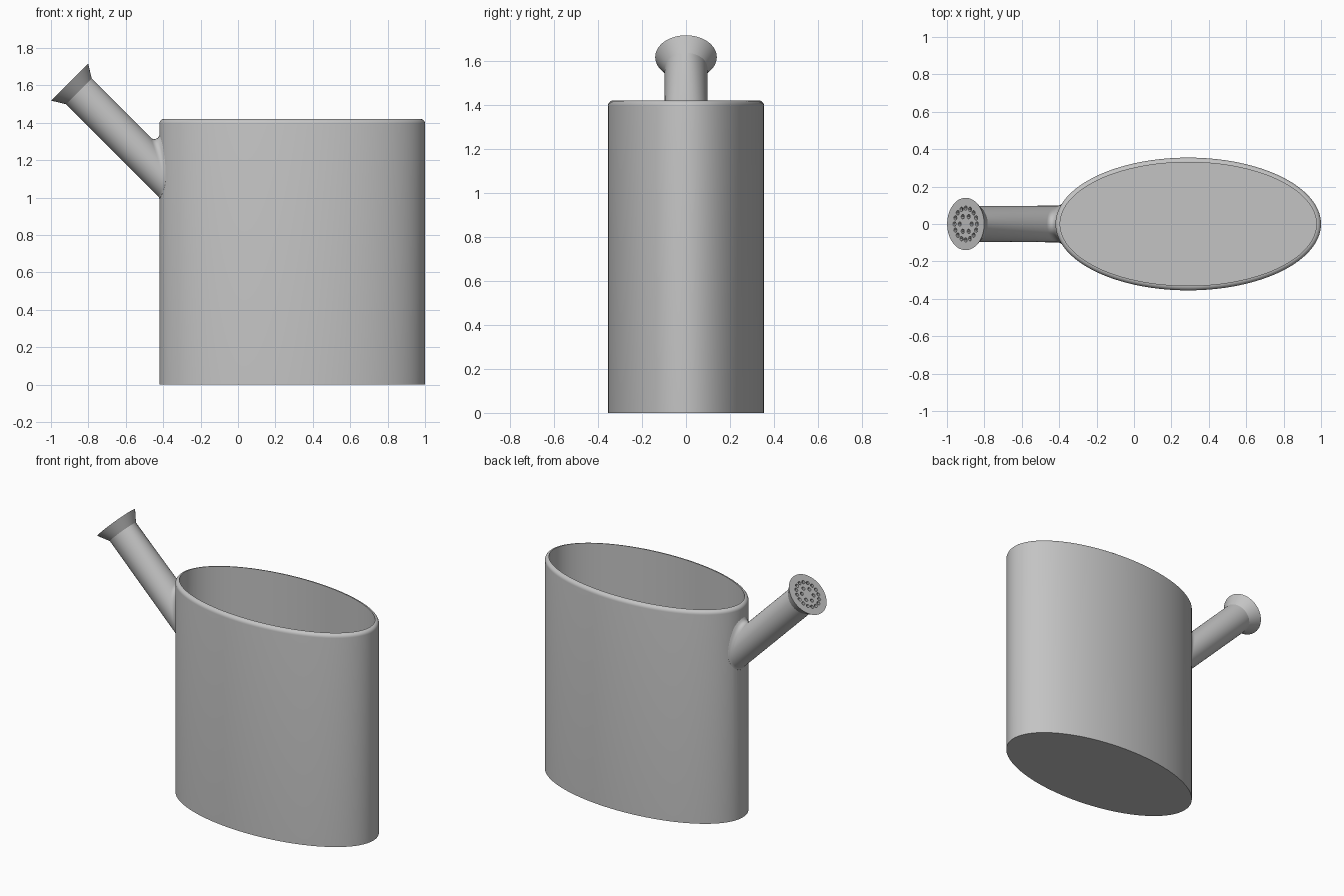
import bpy, bmesh
from math import sin, cos, pi, sqrt, radians
from mathutils import Vector, Matrix

if "Cube" in bpy.data.objects:
    bpy.data.objects.remove(bpy.data.objects["Cube"], do_unlink=True)

CX, A, B, H, WALL = 0.29, 0.71, 0.355, 1.42, 0.025    # oval tank
TIP = Vector((-0.9, 0, 1.617))                        # centre of the rose face
AXIS = Vector((-1, 0, 1)).normalized()
SIDE = Vector((0, 1, 0))
UP = AXIS.cross(SIDE)
R_TUBE, R_BORE, R_ROSE, FILLET = 0.097, 0.072, 0.14, 0.027

grey = bpy.data.materials.new("plain grey")
grey.use_nodes = True
grey.diffuse_color = (0.55, 0.55, 0.55, 1)
grey.node_tree.nodes["Principled BSDF"].inputs["Base Color"].default_value = (0.55, 0.55, 0.55, 1)


def loft(name, rings, cap_start=True, cap_end=True, loop=False):
    """Skin a list of point rings into one mesh object."""
    bm = bmesh.new()
    vs = [[bm.verts.new(p) for p in ring] for ring in rings]
    n = len(vs[0])
    pairs = list(zip(vs, vs[1:])) + ([(vs[-1], vs[0])] if loop else [])
    for a, b in pairs:
        for i in range(n):
            j = (i + 1) % n
            bm.faces.new((a[i], a[j], b[j], b[i]))
    if cap_start and not loop:
        bm.faces.new(vs[0])
    if cap_end and not loop:
        bm.faces.new(vs[-1])
    bmesh.ops.recalc_face_normals(bm, faces=bm.faces)
    mesh = bpy.data.meshes.new(name)
    bm.to_mesh(mesh)
    bm.free()
    mesh.materials.append(grey)
    obj = bpy.data.objects.new(name, mesh)
    bpy.context.collection.objects.link(obj)
    return obj


def cut(obj, cutter):
    """Subtract the cutter, keep the result and drop the cutter."""
    mod = obj.modifiers.new("cut", 'BOOLEAN')
    mod.operation, mod.solver, mod.object = 'DIFFERENCE', 'EXACT', cutter
    bpy.context.view_layer.update()
    dg = bpy.context.evaluated_depsgraph_get()
    mesh = bpy.data.meshes.new_from_object(obj.evaluated_get(dg))
    obj.modifiers.clear()
    obj.data = mesh
    bpy.data.objects.remove(cutter, do_unlink=True)


def oval(inset, z, n=128):
    return [Vector((CX + (A - inset) * cos(2 * pi * i / n),
                    (B - inset) * sin(2 * pi * i / n), z)) for i in range(n)]


def radial(angle):
    return UP * cos(angle) + SIDE * sin(angle)


def circle(radius, depth, n=64, centre=Vector()):
    """Ring around the spout axis, depth measured back from the rose face."""
    return [TIP + centre - AXIS * depth + radial(2 * pi * i / n) * radius for i in range(n)]


def meet(point, inset=0.0):
    """Slide a point down the spout axis until it reaches the tank wall."""
    a, b = A - inset, B - inset
    x = CX - a * sqrt(1 - (point.y / b) ** 2)
    return point - AXIS * ((x - point.x) / -AXIS.x)


# Tank: straight oval wall, rounded outer lip, hollow inside
lip = [oval(WALL * (1 - cos(t)), H - WALL + WALL * sin(t))
       for t in (pi / 2 * k / 6 for k in range(7))]
tank = loft("tank", [oval(0, 0)] + lip + [oval(WALL, WALL)])
start = [meet(p, -0.03) for p in circle(R_BORE, 0.3)]
end = [p - AXIS * 0.12 for p in start]
cut(tank, loft("bore_cutter", [start, end]))

# Spout root: rolling fillet where the tube meets the tank
N, STEPS = 64, 6
root = [[] for _ in range(STEPS + 1)]
for i in range(N):
    nt = radial(2 * pi * i / N)
    p = meet(TIP + nt * R_TUBE)
    nb = Vector(((p.x - CX) / A ** 2, p.y / B ** 2, 0)).normalized()
    centre = p + (nt + nb) * (FILLET / (1 + nt.dot(nb)))
    for k in range(STEPS + 1):
        q = centre - nt.slerp(nb, k / STEPS) * FILLET
        root[k].append(q - nb * 0.004 if k == STEPS else q)

# Spout: tube flaring to the rose, with a bore that opens into the tank
bore_end = [meet(p, 0.012) for p in circle(R_BORE, 0)]
spout = loft("spout", [circle(R_ROSE, 0), circle(R_TUBE, 0.07)] + root
             + [bore_end, circle(R_BORE, 0.085), circle(0.105, 0.02)])

# Sprinkler holes in the rose face
for count, ring in ((16, 0.085), (6, 0.045)):
    for i in range(count):
        c = radial(2 * pi * i / count) * ring
        cut(spout, loft("hole_cutter", [circle(0.012, -0.01, 12, c), circle(0.012, 0.03, 12, c)]))

# Smooth shading with sharp edges kept
bpy.ops.object.select_all(action='DESELECT')
for obj in (tank, spout):
    obj.select_set(True)
    bpy.context.view_layer.objects.active = obj
bpy.ops.object.shade_smooth_by_angle(angle=radians(30))
